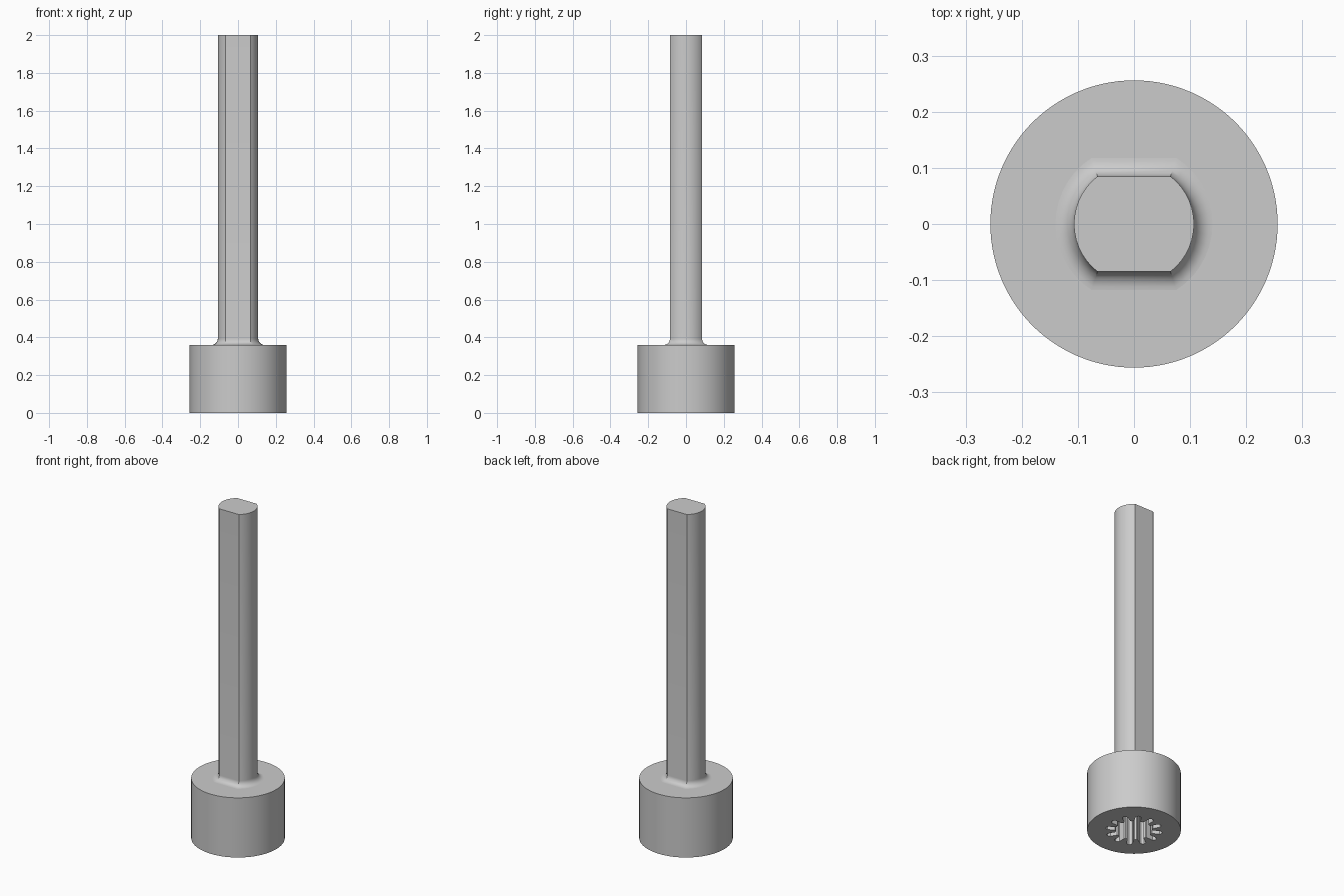
import bpy, bmesh
from math import sin, cos, asin, pi, radians

cube = bpy.data.objects.get("Cube")
if cube:
    bpy.data.objects.remove(cube)

steel = bpy.data.materials.new("grey_steel")
steel.use_nodes = True
GREY = (0.6, 0.6, 0.6, 1)
steel.diffuse_color = GREY
steel.node_tree.nodes["Principled BSDF"].inputs["Base Color"].default_value = GREY


def loft(name, rings, cap_start, cap_end):
    """Skin a list of equal-length point rings into one mesh."""
    bm = bmesh.new()
    loops = [[bm.verts.new(p) for p in ring] for ring in rings]
    n = len(loops[0])
    for a, b in zip(loops, loops[1:]):
        for i in range(n):
            j = (i + 1) % n
            bm.faces.new((a[i], a[j], b[j], b[i]))
    if cap_start:
        bm.faces.new(loops[0][::-1])
    if cap_end:
        bm.faces.new(loops[-1])
    bmesh.ops.recalc_face_normals(bm, faces=bm.faces)
    mesh = bpy.data.meshes.new(name)
    bm.to_mesh(mesh)
    bm.free()
    mesh.materials.append(steel)
    obj = bpy.data.objects.new(name, mesh)
    bpy.context.collection.objects.link(obj)
    bpy.ops.object.select_all(action='DESELECT')
    obj.select_set(True)
    bpy.context.view_layer.objects.active = obj
    bpy.ops.object.shade_smooth_by_angle(angle=radians(30))
    return obj


# Socket head: round outside, splined blind hole in the underside
HEAD_R, HEAD_TOP, SOCKET_DEPTH, LOBES = 0.256, 0.36, 0.26, 12
# half of one spline groove: (radius, angle in degrees from its middle)
half = [(0.157, 0), (0.154, 3.5), (0.145, 6.5), (0.105, 9), (0.1, 12)]
lobe = [(r, -a) for r, a in half[:0:-1]] + half
COUNT = LOBES * len(lobe)


def polar(r, a, z):
    return (r * cos(a), r * sin(a), z)


def head_ring(z):
    step = 2 * pi / COUNT
    shift = (len(lobe) // 2) * step
    return [polar(HEAD_R, i * step - shift, z) for i in range(COUNT)]


def socket_ring(z):
    return [polar(r, 2 * pi * k / LOBES + radians(a), z)
            for k in range(LOBES) for r, a in lobe]


loft("socket_head", [head_ring(HEAD_TOP), head_ring(0),
                     socket_ring(0), socket_ring(SOCKET_DEPTH)], True, True)

# Shaft: round bar with flats front and back, flared into the head
SHAFT_R, FLAT_Y, FILLET, ARC = 0.107, 0.085, 0.033, 14


def shaft_ring(grow, z):
    r = SHAFT_R + grow
    a = asin((FLAT_Y + grow) / r)
    side = [-a + 2 * a * i / ARC for i in range(ARC + 1)]
    return [polar(r, t + turn, z) for turn in (0, pi) for t in side]


flare = []
for i in range(9):
    t = pi / 2 * i / 8
    flare.append(shaft_ring(FILLET * (1 - sin(t)), HEAD_TOP + FILLET * (1 - cos(t))))
loft("shaft", flare + [shaft_ring(0, 2.0)], False, True)
